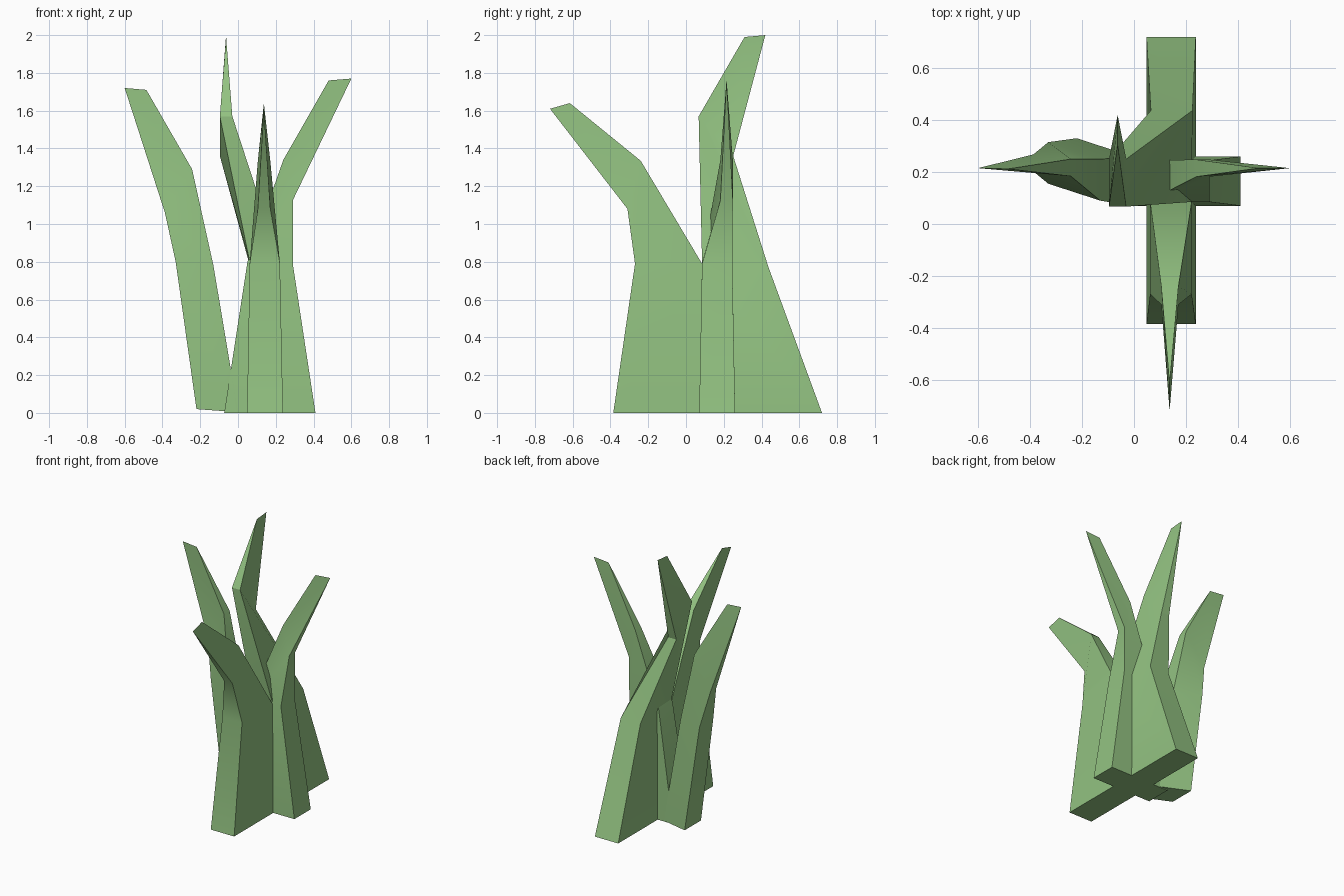
import bpy, bmesh, math
from mathutils import Vector

if "Cube" in bpy.data.objects:
    bpy.data.objects.remove(bpy.data.objects["Cube"])

green = bpy.data.materials.new("leaf_green")
green.diffuse_color = (0.29, 0.54, 0.22, 1)
green.use_nodes = True
green.node_tree.nodes["Principled BSDF"].inputs["Base Color"].default_value = green.diffuse_color
HALF = (0.095, 0.08, 0.033, 0.0)   # half thickness at base, middle, bend and tip


def blade(name, across, sections):
    """Loft a leaf through (outer point, inner point) sections; the tip closes to an edge."""
    bm = bmesh.new()
    across = Vector(across)
    rings = []
    for (outer, inner), h in zip(sections, HALF):
        o, i, d = Vector(outer), Vector(inner), across * h
        rings.append([bm.verts.new(p) for p in (o - d, o + d, i + d, i - d)])
    bm.faces.new(rings[0])
    for a, b in zip(rings, rings[1:]):
        for k in range(4):
            n = (k + 1) % 4
            bm.faces.new((a[k], a[n], b[n], b[k]))
    bmesh.ops.remove_doubles(bm, verts=bm.verts, dist=0.0005)
    bmesh.ops.recalc_face_normals(bm, faces=bm.faces)
    me = bpy.data.meshes.new(name)
    bm.to_mesh(me)
    bm.free()
    me.materials.append(green)
    ob = bpy.data.objects.new(name, me)
    bpy.context.collection.objects.link(ob)
    bpy.context.view_layer.objects.active = ob
    bpy.ops.object.select_all(action='DESELECT')
    ob.select_set(True)
    bpy.ops.object.shade_smooth_by_angle(angle=math.radians(30))


# front leaf, bending forward
blade("front_leaf", (1, 0, 0), [
    ((0.143, -0.385, 0), (0.143, 0.10, 0)),
    ((0.142, -0.27, 0.79), (0.142, 0.085, 0.79)),
    ((0.138, -0.31, 1.08), (0.138, -0.24, 1.335)),
    ((0.137, -0.72, 1.61), (0.137, -0.615, 1.64))])

# back leaf, the tallest, leaning left
blade("back_leaf", (1, 0, 0), [
    ((0.143, 0.72, 0), (0.143, 0.235, 0)),
    ((0.145, 0.437, 0.77), (0.142, 0.085, 0.80)),
    ((-0.063, 0.25, 1.36), (-0.063, 0.067, 1.57)),
    ((-0.063, 0.42, 2.0), (-0.063, 0.31, 1.99))])

# right leaf
blade("right_leaf", (0, 1, 0), [
    ((0.41, 0.165, 0), (-0.073, 0.165, 0)),
    ((0.29, 0.165, 0.79), (0.05, 0.165, 0.80)),
    ((0.29, 0.215, 1.125), (0.24, 0.215, 1.34)),
    ((0.60, 0.215, 1.77), (0.48, 0.215, 1.76))])

# left leaf, turned slightly
blade("left_leaf", (0, 1, 0), [
    ((-0.22, 0.235, 0.02), (0.0, 0.163, 0.004)),
    ((-0.33, 0.235, 0.80), (-0.13, 0.17, 0.78)),
    ((-0.387, 0.235, 1.06), (-0.243, 0.217, 1.29)),
    ((-0.60, 0.215, 1.72), (-0.485, 0.212, 1.71))])
